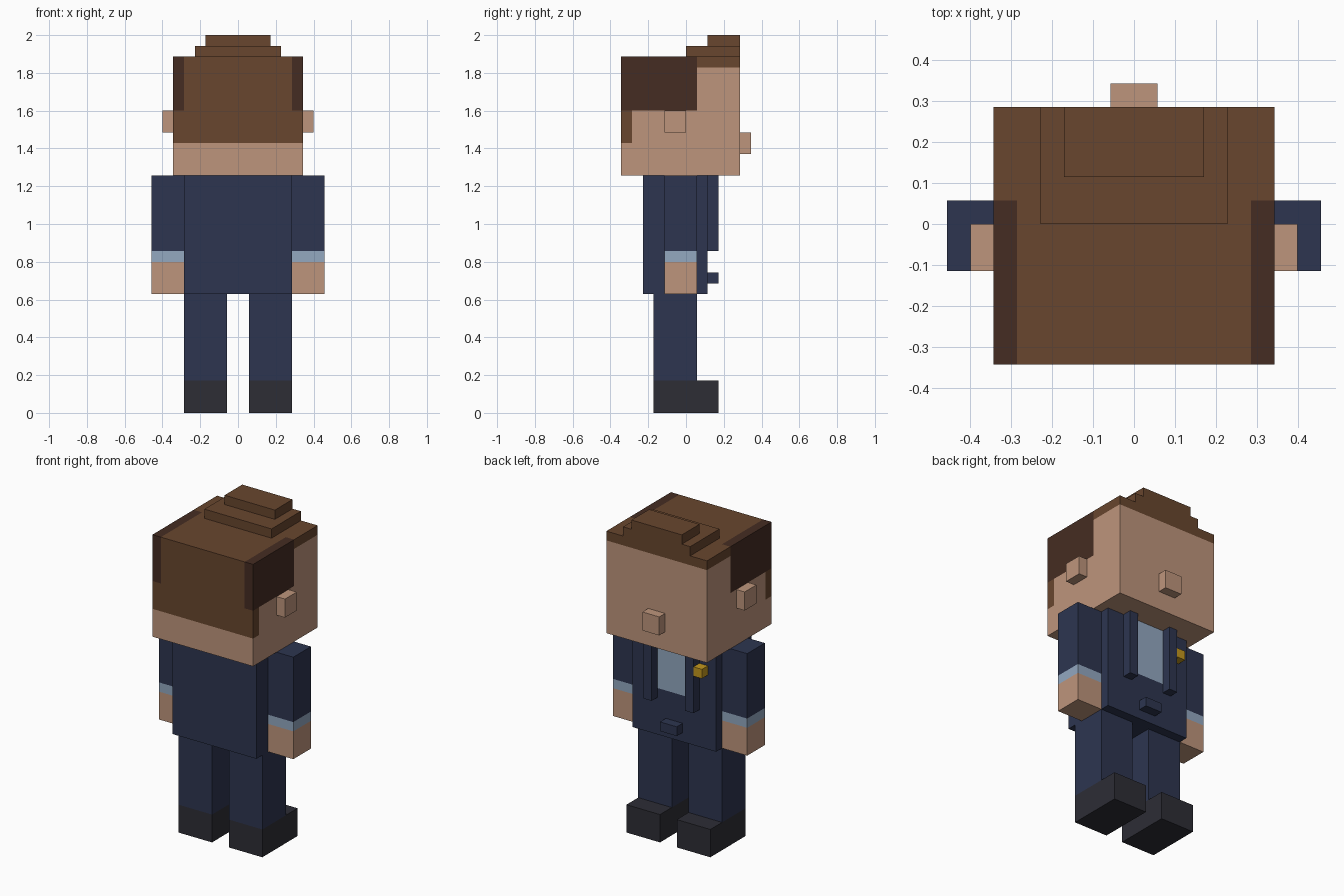
import bpy
import bmesh
from mathutils import Vector

if "Cube" in bpy.data.objects:
    bpy.data.objects.remove(bpy.data.objects["Cube"], do_unlink=True)

U = 2 / 35  # one block; the figure is 35 blocks tall


def material(name, *srgb):
    linear = [((c / 255 + 0.055) / 1.055) ** 2.4 for c in srgb] + [1]
    mat = bpy.data.materials.new(name)
    mat.use_nodes = True
    mat.diffuse_color = linear
    mat.node_tree.nodes["Principled BSDF"].inputs["Base Color"].default_value = linear
    return mat


skin = material("skin", 190, 149, 124)
hair = material("brown hair", 104, 70, 46)
dark_hair = material("dark hair", 69, 44, 34)
navy = material("navy suit", 45, 53, 80)
shirt = material("pale blue shirt", 147, 168, 192)
black = material("black shoe", 45, 45, 53)
gold = material("gold", 196, 152, 30)


def box(name, x, y, z, mats, cuts=(), rule=None):
    """Box between block coordinates, cut along (axis, position) planes, coloured by rule."""
    bm = bmesh.new()
    bmesh.ops.create_cube(bm, size=1)
    for v in bm.verts:
        v.co = Vector([lo + (hi - lo) * (c + 0.5) for c, (lo, hi) in zip(v.co, (x, y, z))])
    for axis, pos in cuts:
        normal = Vector((0, 0, 0))
        normal[axis] = 1
        bmesh.ops.bisect_plane(bm, geom=bm.verts[:] + bm.edges[:] + bm.faces[:],
                               plane_co=normal * pos, plane_no=normal)
    if rule:
        for f in bm.faces:
            f.material_index = rule(f.calc_center_median())
    bmesh.ops.scale(bm, vec=(U, U, U), verts=bm.verts)
    mesh = bpy.data.meshes.new(name)
    bm.to_mesh(mesh)
    bm.free()
    for m in mats:
        mesh.materials.append(m)
    obj = bpy.data.objects.new(name, mesh)
    bpy.context.collection.objects.link(obj)
    return obj


def pair(name, x, *args, **kw):
    """Mirrored left and right copies of a box."""
    box("left_" + name, x, *args, **kw)
    box("right_" + name, (-x[1], -x[0]), *args, **kw)


# Head with painted hair and dark side patches
def head_rule(c):
    if abs(c.x) > 5 and c.y < 1 and c.z > 28:
        return 2
    if c.z > 32 or (c.y < -5 and c.z > 25):
        return 1
    return 0


box("head", (-6, 6), (-6, 5), (22, 33), [skin, hair, dark_hair],
    [(0, -5), (0, 5), (1, -5), (1, 1), (2, 25), (2, 28), (2, 32)], head_rule)
box("hair_step_lower", (-4, 4), (0, 5), (33, 34), [hair])
box("hair_step_upper", (-3, 3), (2, 5), (34, 35), [hair])
box("nose", (-1, 1), (5, 6), (24, 26), [skin])
pair("ear", (6, 7), (-2, 0), (26, 28), [skin])

# Jacket with shirt panel on the chest
box("jacket", (-5, 5), (-4, 2), (11, 22), [navy, shirt],
    [(0, -2), (0, 2), (2, 16)],
    lambda c: int(c.y > 1.9 and abs(c.x) < 2 and c.z > 16))
pair("lapel", (2, 3), (2, 3), (15, 22), [navy])
box("jacket_button", (-1, 1), (2, 3), (12, 13), [navy])
box("badge", (-4, -3), (2, 3), (19, 20), [gold])

# Arms: sleeve, cuff and hand
pair("arm", (5, 8), (-2, 1), (11, 22), [skin, shirt, navy],
     [(2, 14), (2, 15)], lambda c: int(c.z > 14) + int(c.z > 15))

# Legs and shoes
pair("leg", (1, 5), (-3, 1), (3, 11), [navy])
pair("shoe", (1, 5), (-3, 3), (0, 3), [black])
